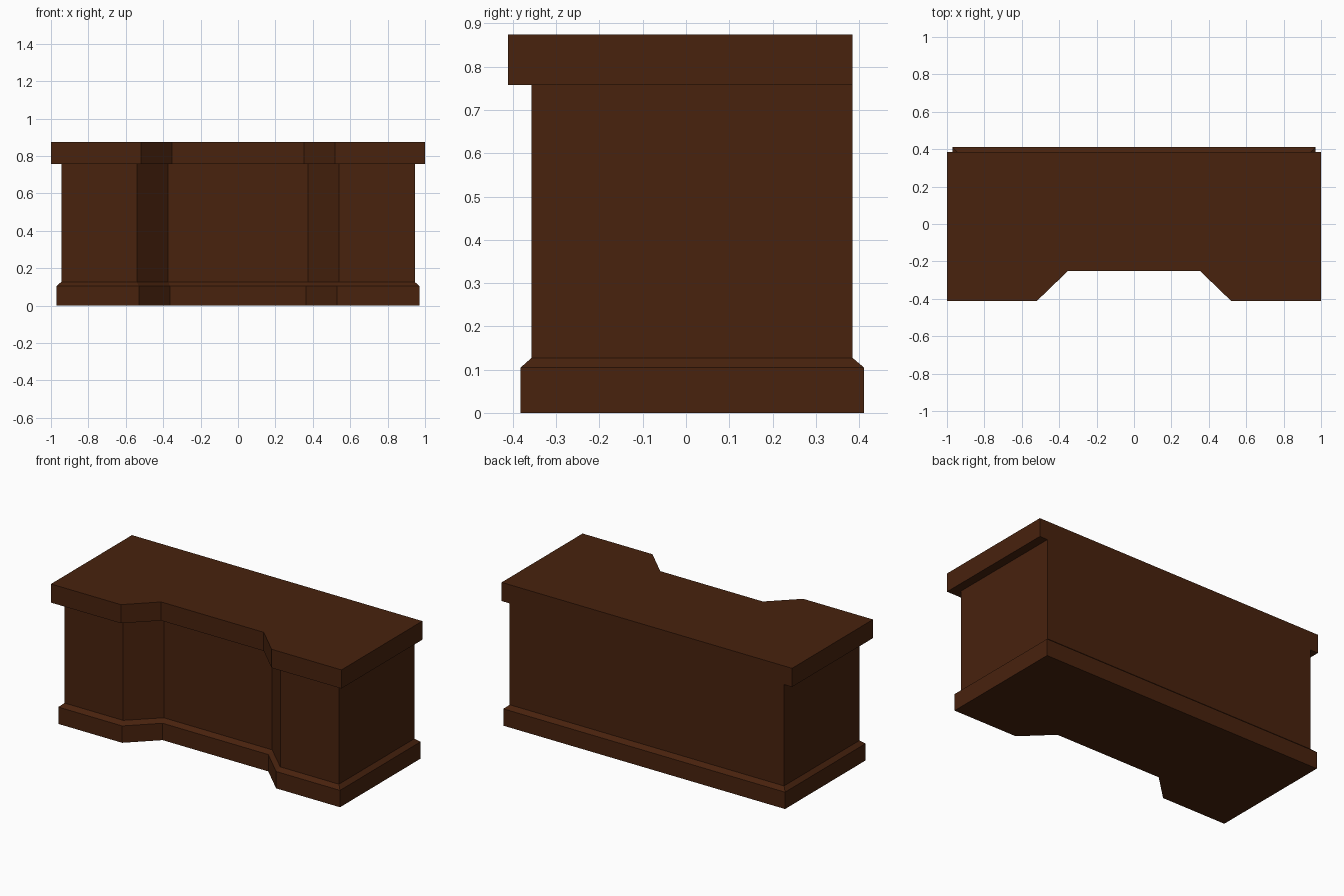
import bpy, bmesh

if "Cube" in bpy.data.objects:
    bpy.data.objects.remove(bpy.data.objects["Cube"])

wood = bpy.data.materials.new("dark brown wood")
wood.diffuse_color = (0.065, 0.016, 0.0042, 1)
wood.use_nodes = True
wood.node_tree.nodes["Principled BSDF"].inputs["Base Color"].default_value = wood.diffuse_color


def outline(half_w, back, front, outer, inner, recess):
    """Counter-clockwise counter footprint with a splayed front recess."""
    right = [(inner, recess), (outer, front), (half_w, front), (half_w, back)]
    return right + [(-x, y) for x, y in reversed(right)]


def loft(name, rings, cap_bottom=False, cap_top=False):
    """Join (outline, height) rings into a shell, with optional end caps."""
    bm = bmesh.new()
    loops = [[bm.verts.new((x, y, z)) for x, y in pts] for pts, z in rings]
    for a, b in zip(loops, loops[1:]):
        for i in range(len(a)):
            j = (i + 1) % len(a)
            f = bm.faces.new((a[i], a[j], b[j], b[i]))
            if f.calc_area() < 1e-6:      # flush at the back: no ledge there
                bm.faces.remove(f)
    if cap_bottom:
        bm.faces.new(loops[0][::-1])
    if cap_top:
        bm.faces.new(loops[-1])
    mesh = bpy.data.meshes.new(name)
    bm.to_mesh(mesh)
    bm.free()
    mesh.materials.append(wood)
    obj = bpy.data.objects.new(name, mesh)
    bpy.context.collection.objects.link(obj)
    return obj


plinth_line = outline(0.97, 0.411, -0.382, 0.53, 0.364, -0.222)
body_line = outline(0.945, 0.385, -0.357, 0.541, 0.373, -0.197)
top_line = outline(1.0, 0.385, -0.411, 0.519, 0.353, -0.251)

# Plinth with chamfered upper edge
loft("plinth", [(plinth_line, 0), (plinth_line, 0.105), (body_line, 0.127)],
     cap_bottom=True)
# Cabinet walls
loft("cabinet_body", [(body_line, 0.127), (body_line, 0.758)])
# Overhanging worktop, flush with the cabinet at the back
loft("worktop", [(body_line, 0.758), (top_line, 0.758), (top_line, 0.874)],
     cap_top=True)
